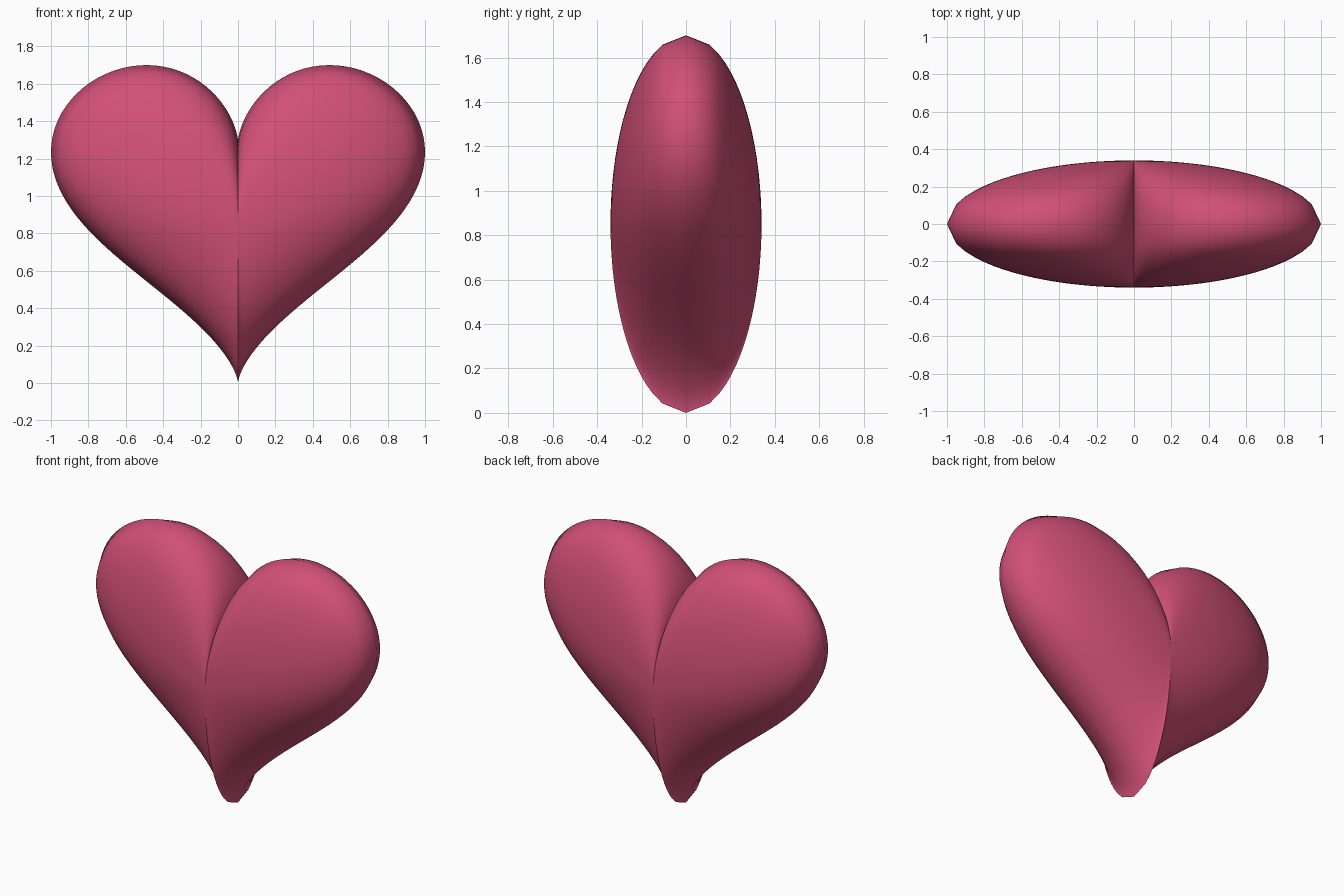
import bpy, bmesh
from math import sin, cos, pi, sqrt, radians

cube = bpy.data.objects.get("Cube")
if cube:
    bpy.data.objects.remove(cube, do_unlink=True)

SEGMENTS, LEVELS = 160, 20
HEIGHT, DEPTH = 1.70, 0.34


def outline(t):
    """Heart curve: returns x and the raw height."""
    return sin(t) ** 3, 13 * cos(t) - 5 * cos(2 * t) - 2 * cos(3 * t) - cos(4 * t)


points = [outline(2 * pi * i / SEGMENTS) for i in range(SEGMENTS)]
low = min(p[1] for p in points)
high = max(p[1] for p in points)
scale = HEIGHT / (high - low)
mid = HEIGHT / 2
points = [(x, (h - low) * scale - mid) for x, h in points]

# Rings shrink evenly toward the middle while the depth follows an ellipse
bm = bmesh.new()
rings = []
for k in range(1 - LEVELS, LEVELS):
    s = 1 - abs(k) / LEVELS
    y = DEPTH * sqrt(1 - s * s) * (1 if k > 0 else -1)
    rings.append([bm.verts.new((x * s, y, mid + z * s)) for x, z in points])

# Skin between rings, then close front and back with fans
front = bm.verts.new((0, -DEPTH, mid))
back = bm.verts.new((0, DEPTH, mid))
for i in range(SEGMENTS):
    j = (i + 1) % SEGMENTS
    for a, b in zip(rings, rings[1:]):
        bm.faces.new((a[i], a[j], b[j], b[i]))
    bm.faces.new((front, rings[0][j], rings[0][i]))
    bm.faces.new((back, rings[-1][i], rings[-1][j]))
bmesh.ops.recalc_face_normals(bm, faces=bm.faces)

mesh = bpy.data.meshes.new("heart")
bm.to_mesh(mesh)
bm.free()
heart = bpy.data.objects.new("heart", mesh)
bpy.context.collection.objects.link(heart)

# Rose pink material
color = (0.64, 0.08, 0.19, 1)
pink = bpy.data.materials.new("rose pink")
pink.use_nodes = True
pink.diffuse_color = color
pink.node_tree.nodes["Principled BSDF"].inputs["Base Color"].default_value = color
mesh.materials.append(pink)

# Smooth surface with a sharp centre crease
bpy.ops.object.select_all(action="DESELECT")
heart.select_set(True)
bpy.context.view_layer.objects.active = heart
bpy.ops.object.shade_smooth_by_angle(angle=radians(60))
